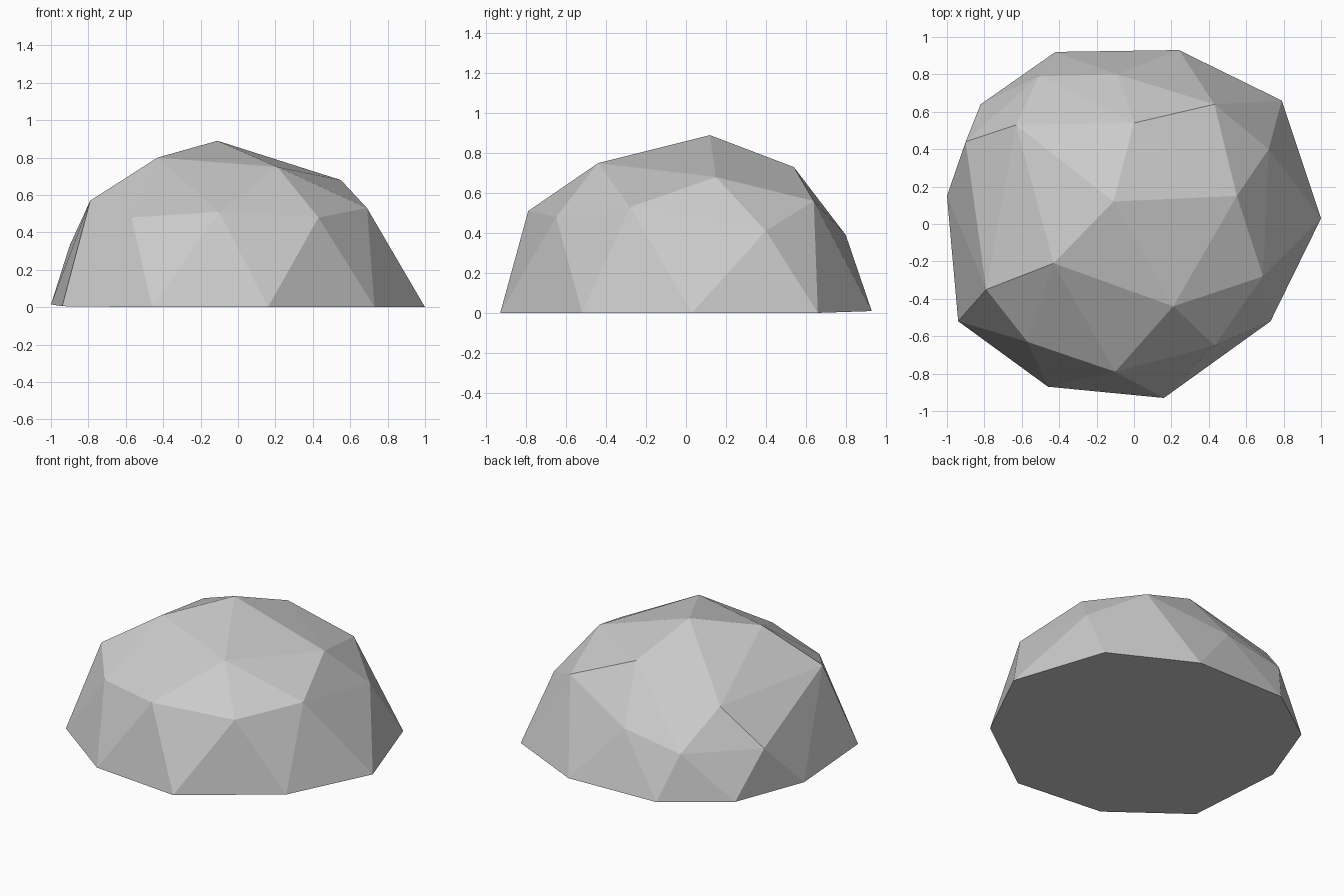
import bpy
import bmesh

cube = bpy.data.objects.get("Cube")
if cube:
    bpy.data.objects.remove(cube, do_unlink=True)

# Single flat stone colour
stone = bpy.data.materials.new("light_grey_stone")
stone.use_nodes = True
grey = (0.6, 0.6, 0.6, 1.0)
stone.diffuse_color = grey
stone.node_tree.nodes["Principled BSDF"].inputs["Base Color"].default_value = grey

# Uneven rings of the half sphere, counter-clockwise from the back
apex_point = (-0.11, 0.12, 0.89)
upper_points = [
    (0.55, 0.15, 0.68), (0, 0.54, 0.73), (-0.63, 0.53, 0.58),
    (-0.43, -0.21, 0.8), (0.21, -0.44, 0.75),
]
middle_points = [
    (0.43, 0.64, 0.56), (-0.09, 0.8, 0.39), (-0.51, 0.79, 0.32),
    (-0.9, 0.44, 0.33), (-0.79, -0.35, 0.57), (-0.57, -0.63, 0.48),
    (-0.1, -0.79, 0.51), (0.43, -0.65, 0.48), (0.69, -0.28, 0.53),
    (0.72, 0.4, 0.41),
]
base_outline = [
    (0.24, 0.93), (-0.42, 0.92), (-0.82, 0.64), (-1, 0.15), (-0.94, -0.52),
    (-0.46, -0.87), (0.16, -0.93), (0.73, -0.52), (1, 0.03), (0.79, 0.66),
]


def add_ring(bm, points):
    return [bm.verts.new(point) for point in points]


bm = bmesh.new()
apex = bm.verts.new(apex_point)
upper = add_ring(bm, upper_points)
middle = add_ring(bm, middle_points)
# The underside lifts very slightly toward the back right corner
base = add_ring(bm, [(x, y, max(0, 0.013 * (y - x))) for x, y in base_outline])

# Crown: five facets around the apex, then the band below them
for i in range(len(upper)):
    here, after = upper[i], upper[(i + 1) % len(upper)]
    before_corner, corner, gap = (middle[2 * i + k] for k in (-2, -1, 0))
    bm.faces.new((apex, here, after))
    bm.faces.new((here, gap, after))
    bm.faces.new((here, corner, gap))
    bm.faces.new((here, before_corner, corner))

# Skirt: zigzag of triangles down to the base
for i in range(len(middle)):
    bm.faces.new((middle[i], base[i], middle[(i + 1) % len(middle)]))
    bm.faces.new((middle[i], base[i - 1], base[i]))

# Flat underside
bm.faces.new(list(reversed(base)))
bmesh.ops.recalc_face_normals(bm, faces=bm.faces)

mesh = bpy.data.meshes.new("faceted_rock")
bm.to_mesh(mesh)
bm.free()
mesh.materials.append(stone)
rock = bpy.data.objects.new("faceted_rock", mesh)
bpy.context.collection.objects.link(rock)
